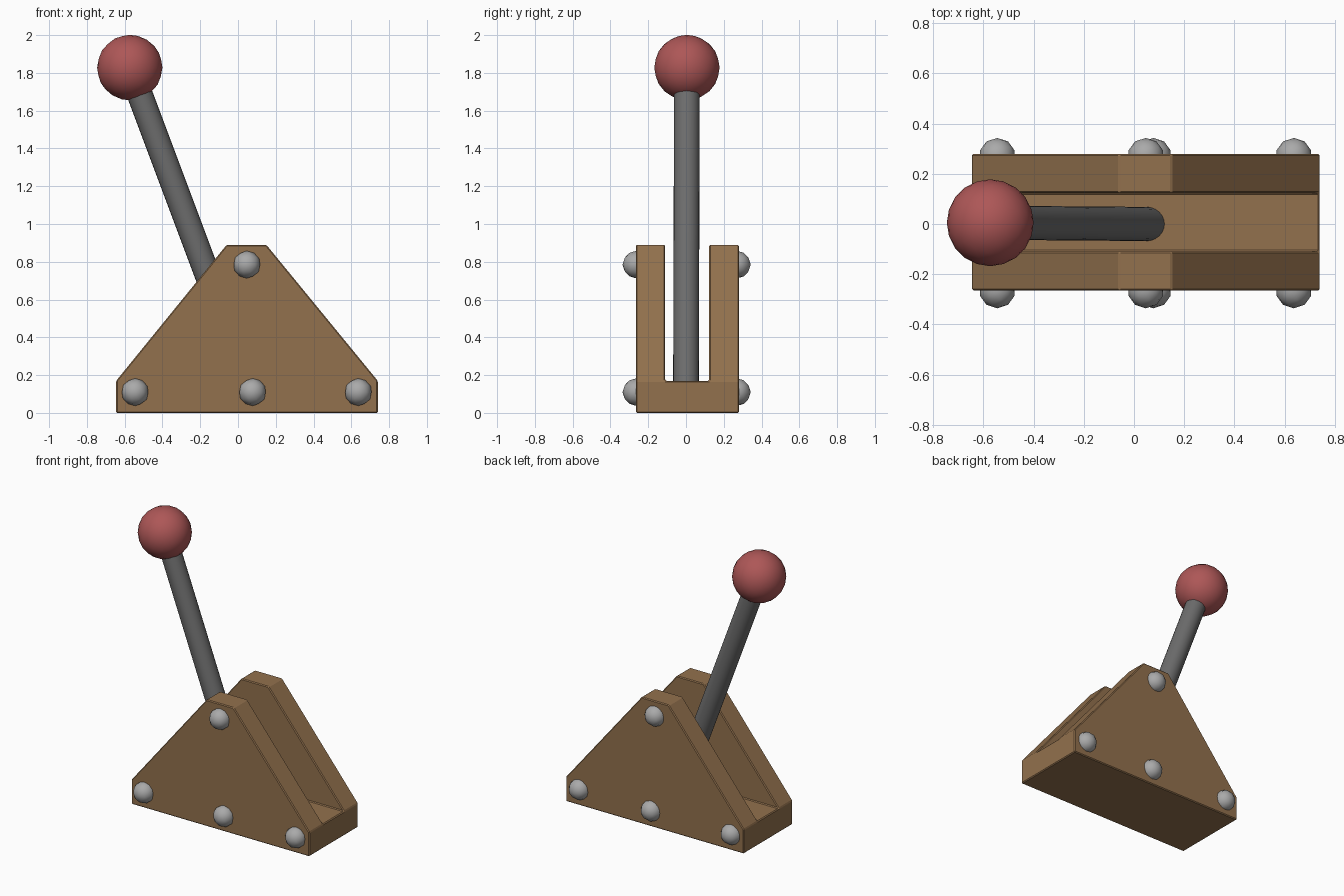
import bpy, bmesh, math
from mathutils import Vector

cube = bpy.data.objects.get("Cube")
if cube:
    bpy.data.objects.remove(cube, do_unlink=True)


def material(name, rgb):
    m = bpy.data.materials.new(name)
    m.use_nodes = True
    m.diffuse_color = (*rgb, 1)
    m.node_tree.nodes["Principled BSDF"].inputs["Base Color"].default_value = (*rgb, 1)
    return m


WOOD = material("brown wood", (0.29, 0.165, 0.075))
STEEL = material("dark steel", (0.15, 0.15, 0.15))
BOLT = material("light steel", (0.40, 0.40, 0.40))
RED = material("red knob", (0.42, 0.095, 0.095))


def finish(obj, name, mat, smooth=None):
    obj.name = obj.data.name = name
    obj.data.materials.append(mat)
    if smooth is not None:
        bpy.ops.object.select_all(action='DESELECT')
        obj.select_set(True)
        bpy.context.view_layer.objects.active = obj
        bpy.ops.object.shade_smooth_by_angle(angle=math.radians(smooth))
    return obj


def ball(name, center, radius, subdivisions, mat):
    bpy.ops.mesh.primitive_ico_sphere_add(subdivisions=subdivisions, radius=radius, location=center)
    return finish(bpy.context.object, name, mat, 60)


# Bracket: two side plates joined by a floor, one closed mesh
profile = [(-0.645, 0), (0.74, 0), (0.74, 0.17), (0.15, 0.89), (-0.06, 0.89), (-0.645, 0.17)]
depths = [-0.265, -0.11, 0.123, 0.28]
bm = bmesh.new()
rings = [[bm.verts.new((x, y, z)) for x, z in profile] for y in depths]
for k, (a, b) in enumerate(zip(rings, rings[1:])):
    # The middle section only reaches up to the floor
    edges = [(0, 1), (1, 2), (2, 5), (5, 0)] if k == 1 else [(i, (i + 1) % 6) for i in range(6)]
    for i, j in edges:
        bm.faces.new((a[i], a[j], b[j], b[i]))
for ring in (rings[0], rings[3]):
    bm.faces.new(ring)
for ring in (rings[1], rings[2]):
    bm.faces.new(ring[2:])
bmesh.ops.recalc_face_normals(bm, faces=bm.faces)
mesh = bpy.data.meshes.new("bracket")
bm.to_mesh(mesh)
bm.free()
bracket = bpy.data.objects.new("bracket", mesh)
bpy.context.collection.objects.link(bracket)
finish(bracket, "bracket", WOOD)
bevel = bracket.modifiers.new("edge bevel", 'BEVEL')
bevel.width = 0.006
bevel.segments = 1

# Lever rod leaning towards the right, sunk into the floor and the knob
top = Vector((-0.573, 0.005, 1.828))
foot = Vector((0.06, 0.0, 0.14))
axis = top - foot
bpy.ops.mesh.primitive_cylinder_add(vertices=24, radius=0.068, depth=axis.length,
                                    location=(top + foot) / 2,
                                    rotation=axis.to_track_quat('Z', 'Y').to_euler())
finish(bpy.context.object, "lever_rod", STEEL, 40)
ball("lever_knob", top, 0.173, 3, RED)

# Round bolt heads, the same set on both plates
bolts = {"right": (-0.545, 0.11), "middle": (0.077, 0.11), "left": (0.637, 0.11), "top": (0.047, 0.785)}
for side, y in (("front", -0.263), ("back", 0.27)):
    for place, (x, z) in bolts.items():
        ball(f"{side}_{place}_bolt", (x, y, z), 0.073, 2, BOLT)
